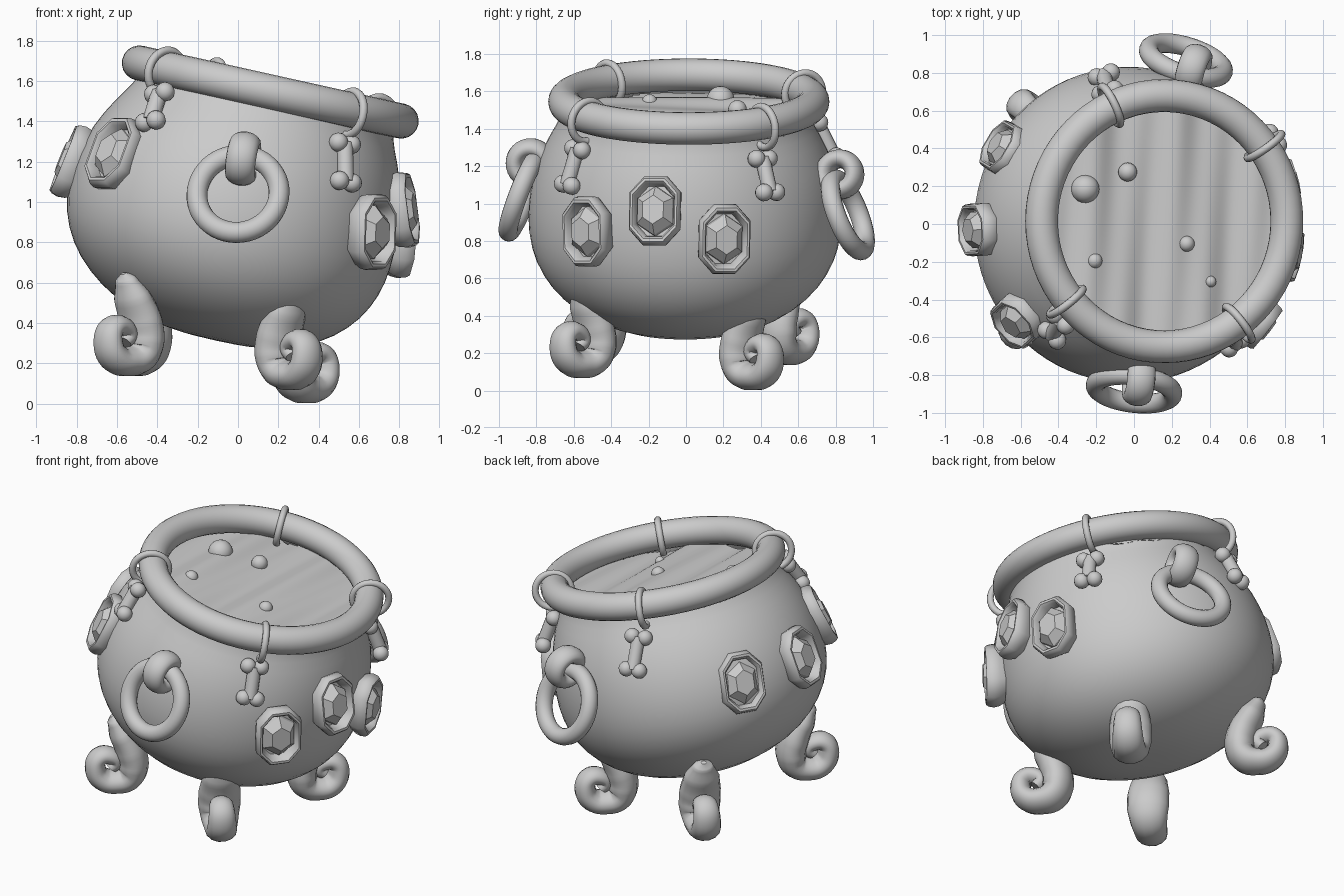
import bpy, bmesh, math
from mathutils import Matrix, Vector

cube = bpy.data.objects.get("Cube")
if cube:
    bpy.data.objects.remove(cube, do_unlink=True)

# Single plain grey material
grey = bpy.data.materials.new("plain grey")
grey.use_nodes = True
colour = (0.6, 0.6, 0.6, 1)
grey.diffuse_color = colour
grey.node_tree.nodes["Principled BSDF"].inputs["Base Color"].default_value = colour

# Leaning frame: origin at the rim centre, local z along the pot axis
TILT = Matrix.Translation((0.16, 0.015, 1.545)) @ Matrix.Rotation(math.radians(12.5), 4, 'Y')
DEPTH = 1.262


def finish(ob, name, angle=None):
    ob.name = name
    ob.data.materials.clear()
    ob.data.materials.append(grey)
    if angle:
        bpy.ops.object.select_all(action='DESELECT')
        ob.select_set(True)
        bpy.context.view_layer.objects.active = ob
        bpy.ops.object.shade_smooth_by_angle(angle=math.radians(angle))
    return ob


def from_bmesh(bm, name, matrix=Matrix(), angle=None):
    bmesh.ops.recalc_face_normals(bm, faces=bm.faces)
    mesh = bpy.data.meshes.new(name)
    bm.to_mesh(mesh)
    bm.free()
    ob = bpy.data.objects.new(name, mesh)
    bpy.context.collection.objects.link(ob)
    ob.matrix_world = matrix
    return finish(ob, name, angle)


def frame(origin, x, z):
    """Matrix with the given x axis and z axis kept as near as possible."""
    x = Vector(x).normalized()
    z = Vector(z)
    z = (z - x * z.dot(x)).normalized()
    y = z.cross(x)
    m = Matrix((x, y, z)).transposed().to_4x4()
    m.translation = origin
    return m


def torus(name, matrix, major, minor, segs=48, sides=16):
    bpy.ops.mesh.primitive_torus_add(major_radius=major, minor_radius=minor,
                                     major_segments=segs, minor_segments=sides)
    ob = bpy.context.object
    ob.matrix_world = matrix
    return finish(ob, name, 60)


def sweep(name, points, matrix):
    """Tapering tube through (x, z, radius) points."""
    cu = bpy.data.curves.new(name, 'CURVE')
    cu.dimensions = '3D'
    cu.bevel_depth = 1
    cu.bevel_resolution = 5
    cu.resolution_u = 6
    cu.use_fill_caps = True
    sp = cu.splines.new('BEZIER')
    sp.bezier_points.add(len(points) - 1)
    for bp, (x, z, r) in zip(sp.bezier_points, points):
        bp.co = (x, 0, z)
        bp.radius = r
        bp.handle_left_type = bp.handle_right_type = 'AUTO'
    ob = bpy.data.objects.new(name, cu)
    bpy.context.collection.objects.link(ob)
    ob.matrix_world = matrix
    bpy.ops.object.select_all(action='DESELECT')
    ob.select_set(True)
    bpy.context.view_layer.objects.active = ob
    bpy.ops.object.convert(target='MESH')
    return finish(bpy.context.object, name, 50)


# Pot body: lathed profile (radius, height below rim), bulging slightly to one side
profile = [(0.65, 0), (0.665, -0.1), (0.73, -0.2), (0.797, -0.35), (0.833, -0.5),
           (0.845, -0.65), (0.83, -0.8), (0.772, -0.94), (0.675, -1.06),
           (0.53, -1.165), (0.34, -1.238), (0.16, -1.26), (0, -DEPTH)]
bm = bmesh.new()
verts = [bm.verts.new((r, 0, z)) for r, z in profile]
edges = [bm.edges.new(pair) for pair in zip(verts, verts[1:])]
bmesh.ops.spin(bm, geom=verts + edges, cent=(0, 0, 0), axis=(0, 0, 1),
               angle=math.tau, steps=40, use_duplicate=False)
bmesh.ops.remove_doubles(bm, verts=bm.verts, dist=0.001)
for v in bm.verts:
    v.co.x = v.co.x * 0.985 - 0.053 * math.sin(math.pi * -v.co.z / DEPTH)
    v.co.y -= 0.02
body = from_bmesh(bm, "pot_body", TILT, 60)
body.modifiers.new("smooth", 'SUBSURF').levels = 1

# Thick rim
torus("rim", TILT, 0.665, 0.087, 72, 20)

# Rippled liquid and its bubbles
bm = bmesh.new()
bmesh.ops.create_grid(bm, x_segments=72, y_segments=72, size=0.68)
bmesh.ops.delete(bm, geom=[v for v in bm.verts if v.co.xy.length > 0.66], context='VERTS')
for v in bm.verts:
    x, y = v.co.xy
    v.co.z = -0.085 + 0.015 * math.sin(13 * x + y) + 0.009 * math.sin(29 * x - 2 * y)
from_bmesh(bm, "liquid", TILT, 60)
for i, (x, y, r) in enumerate([(-0.41, 0.17, 0.075), (-0.18, 0.26, 0.05), (-0.36, -0.21, 0.042),
                               (0.14, -0.12, 0.042), (0.27, -0.32, 0.03)]):
    bm = bmesh.new()
    bmesh.ops.create_uvsphere(bm, u_segments=20, v_segments=12, radius=r)
    from_bmesh(bm, f"bubble_{i + 1}", TILT @ Matrix.Translation((x, y, -0.083)), 60)

# Curled legs: broad tongue against the pot, tightening into a spiral foot
leg = [(0.0, 0.335, 0.012), (-0.015, 0.31, 0.045), (-0.06, 0.22, 0.08), (-0.115, 0.1, 0.095),
       (-0.13, 0, 0.095), (-0.105, -0.07, 0.085), (-0.03, -0.1, 0.075), (0.06, -0.08, 0.069),
       (0.1, 0, 0.063), (0.075, 0.065, 0.057), (0.01, 0.07, 0.052), (-0.025, 0.03, 0.046),
       (0.005, -0.005, 0.04)]
feet = {"front_right": ((-0.57, -0.52, 0.31), (-0.74, -0.67, 0)),
        "front_left": ((0.28, -0.58, 0.24), (0.62, -0.76, 0)),
        "back_left": ((0.36, 0.38, 0.175), (0.7, 0.7, 0)),
        "back_right": ((-0.53, 0.57, 0.31), (-0.72, 0.69, 0))}
for name, (centre, out) in feet.items():
    sweep(name + "_leg", leg, frame(centre, out, (0, 0, 1)) @ Matrix.Diagonal((1, 1.35, 1, 1)))

# Carrying rings in their loops: (ring centre, loop centre, outward direction)
for name, ring, loop, out in [("front", (0.0, -0.875, 1.04), (0.025, -0.83, 1.215), (-0.12, -1, 0)),
                              ("back", (0.275, 0.865, 0.94), (0.315, 0.82, 1.155), (0.3, 0.95, 0))]:
    out = Vector(out).normalized()
    side = out.cross(Vector((0, 0, 1)))
    torus(name + "_ring", frame(ring, side, out + Vector((0, 0, 0.38))), 0.205, 0.052)
    loop_frame = frame(loop, out, side + Vector((0, 0, 0.15)))
    torus(name + "_loop", loop_frame @ Matrix.Diagonal((1, 1, 1.5, 1)), 0.085, 0.05, 32)


def stacked(outline, rings):
    """Concentric copies of an outline as (scale, height), capped at the end."""
    bm = bmesh.new()
    loops = [[bm.verts.new((x * s, y * s, h)) for x, y in outline] for s, h in rings]
    n = len(outline)
    for a, b in zip(loops, loops[1:]):
        for i in range(n):
            bm.faces.new((a[i], a[(i + 1) % n], b[(i + 1) % n], b[i]))
    bm.faces.new(loops[-1])
    return bm


# Jewels in rounded settings, facing away from the pot
setting = [(0.06, 0.185), (-0.06, 0.185), (-0.138, 0.1), (-0.138, -0.1),
           (-0.06, -0.185), (0.06, -0.185), (0.138, -0.1), (0.138, 0.1)]
stone = [(0, 0.135), (-0.098, 0.07), (-0.098, -0.07), (0, -0.135), (0.098, -0.07), (0.098, 0.07)]
axis = TILT.to_3x3() @ Vector((0, 0, 1))
belly = TILT @ Vector((-0.05, 0, -0.66))
jewels = [(0.67, -0.53, 0.85), (0.82, -0.165, 0.96), (0.81, 0.205, 0.81),
          (-0.69, 0.4, 1.16), (-0.825, -0.03, 1.2), (-0.615, -0.51, 1.24)]
for i, p in enumerate(jewels):
    out = Vector(p) - belly
    out += axis * out.dot(axis) * 0.3
    m = frame(p, Vector((0, 0, 1)).cross(out), out)
    from_bmesh(stacked(setting, [(0.86, -0.07), (0.97, -0.035), (1.01, 0), (0.98, 0.03), (0.92, 0.046),
                                 (0.84, 0.046), (0.77, 0.03), (0.72, -0.02)]),
               f"jewel_setting_{i + 1}", m, 50)
    from_bmesh(stacked(stone, [(1, -0.02), (0.97, 0.01), (0.58, 0.06)]), f"jewel_{i + 1}", m)

# Bone charms on thin hoops: (angle on rim, bone top, bone bottom)
charms = [(-53, (0.53, -0.58, 1.29), (0.535, -0.635, 1.10)),
          (36, (0.69, 0.41, 1.24), (0.74, 0.45, 1.06)),
          (219, (-0.39, -0.51, 1.54), (-0.435, -0.59, 1.40)),
          (115, (-0.14, 0.70, 1.43), (-0.16, 0.79, 1.25))]
for i, (deg, top, bottom) in enumerate(charms):
    turn = TILT @ Matrix.Rotation(math.radians(deg), 4, 'Z')
    torus(f"charm_hoop_{i + 1}", turn @ Matrix.Translation((0.677, 0, -0.018))
          @ Matrix.Rotation(math.pi / 2, 4, 'X'), 0.11, 0.021, 36, 10)
    top, bottom = Vector(top), Vector(bottom)
    out = Vector((top.x - 0.1, top.y, 0))
    m = frame((top + bottom) / 2, top - bottom, out)
    half = (top - bottom).length / 2
    bm = bmesh.new()
    bmesh.ops.create_cone(bm, cap_ends=True, segments=14, radius1=0.041, radius2=0.041,
                          depth=2 * half, matrix=Matrix.Rotation(math.pi / 2, 4, 'Y'))
    for end in (-1, 1):
        for side in (-1, 1):
            bmesh.ops.create_uvsphere(bm, u_segments=14, v_segments=10, radius=0.048,
                                      matrix=Matrix.Translation((end * half, side * 0.04, 0)))
    from_bmesh(bm, f"bone_charm_{i + 1}", m, 50)
